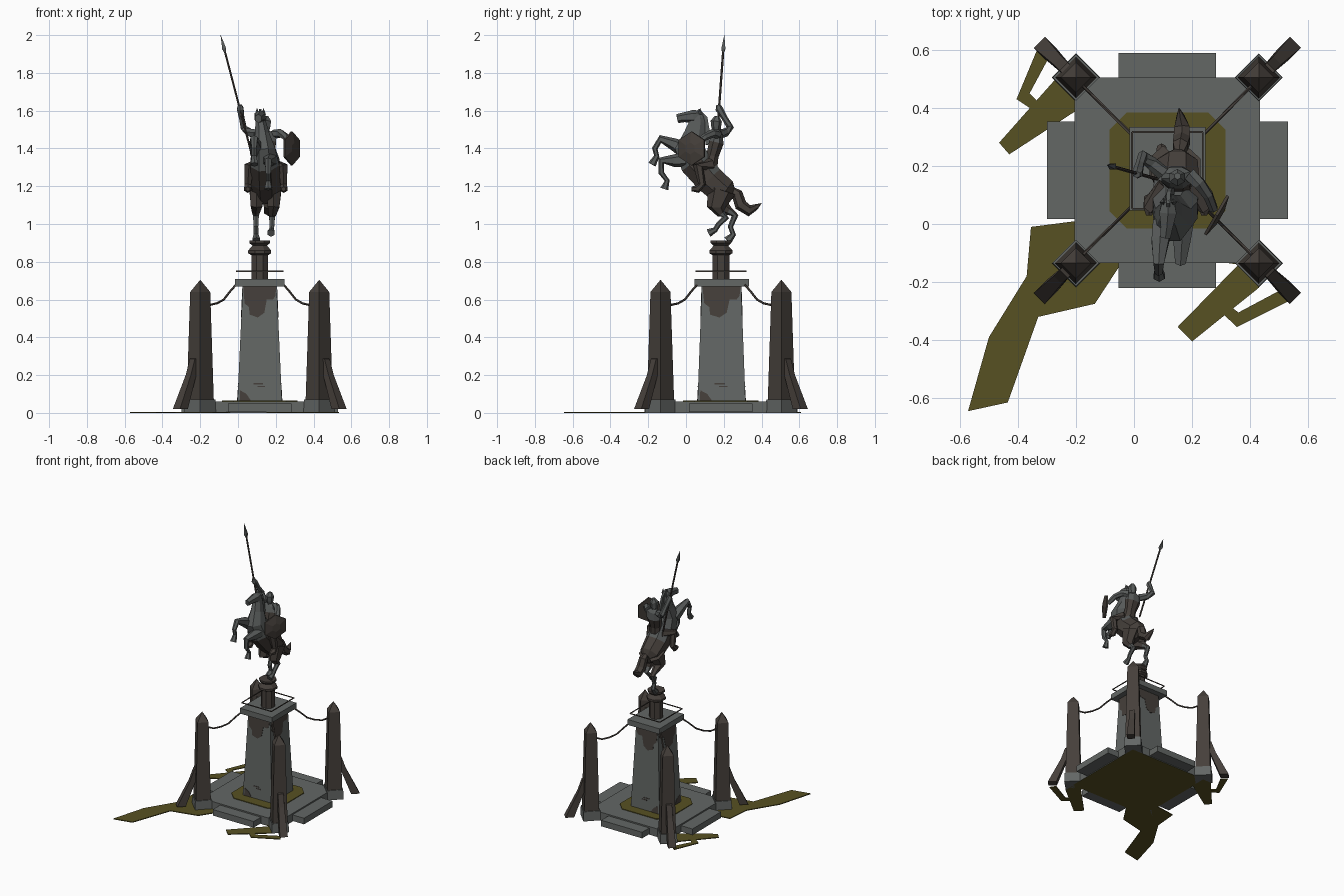
import bpy, bmesh, math
from mathutils import Vector, Matrix

CX, CY = 0.115, 0.185          # monument axis
S = math.sqrt(0.5)


def material(name, rgb):
    m = bpy.data.materials.new(name)
    m.diffuse_color = (*rgb, 1)
    return m


STONE = material("grey stone", (0.125, 0.135, 0.13))
BROWN = material("weathered brown", (0.060, 0.050, 0.043))
MOSS = material("olive moss", (0.095, 0.082, 0.016))
METAL = material("statue grey", (0.095, 0.102, 0.10))


def loft(name, rings, mat, rule=None, mat2=None):
    """Skin a list of equal-length rings, cap the ends; rule(face) picks mat2."""
    bm = bmesh.new()
    vs = [[bm.verts.new(p) for p in r] for r in rings]
    n = len(vs[0])
    for a, b in zip(vs, vs[1:]):
        for i in range(n):
            bm.faces.new((a[i], a[(i + 1) % n], b[(i + 1) % n], b[i]))
    bm.faces.new(vs[0])
    bm.faces.new(vs[-1])
    bmesh.ops.remove_doubles(bm, verts=bm.verts, dist=1e-5)
    bmesh.ops.recalc_face_normals(bm, faces=bm.faces)
    if rule:
        for f in bm.faces:
            f.material_index = int(rule(f))
    me = bpy.data.meshes.new(name)
    bm.to_mesh(me)
    bm.free()
    me.materials.append(mat)
    if mat2:
        me.materials.append(mat2)
    ob = bpy.data.objects.new(name, me)
    bpy.context.collection.objects.link(ob)
    return ob


def block(name, x, y, levels, mat, **kw):
    """Axis-aligned box stack; levels = (z, half_x, half_y)."""
    return loft(name, [[(x + sx * hx, y + sy * hy, z) for sx, sy in
                        ((-1, -1), (1, -1), (1, 1), (-1, 1))] for z, hx, hy in levels], mat, **kw)


def spindle(name, x, y, levels, n, mat, turn=0.0):
    """Turned n-sided shape; levels = (z, radius)."""
    return loft(name, [[(x + r * math.cos(turn + i * math.tau / n),
                         y + r * math.sin(turn + i * math.tau / n), z) for i in range(n)]
                       for z, r in levels], mat)


def plate(name, pts, z0, z1, mat):
    return loft(name, [[(x, y, z) for x, y in pts] for z in (z0, z1)], mat)


def limb(name, pts, n, mat, **kw):
    """Tube along (x, y, z, side radius[, depth radius])."""
    ps = [Vector(p[:3]) for p in pts]
    rings = []
    for i, p in enumerate(pts):
        t = (ps[min(i + 1, len(ps) - 1)] - ps[max(i - 1, 0)]).normalized()
        ref = Vector((1, 0, 0)) if abs(t.x) < 0.8 else Vector((0, 1, 0))
        u = (ref - t * ref.dot(t)).normalized()
        v = t.cross(u)
        ru, rv = p[3], p[-1]
        rings.append([ps[i] + u * ru * math.cos(a) + v * rv * math.sin(a)
                      for a in [(k + 0.5) * math.tau / n for k in range(n)]])
    return loft(name, rings, mat, **kw)


# ---- base, steps and moss collar
block("base_slab", CX, CY, [(0, .32, .32), (.06, .32, .32)], STONE,
      rule=lambda f: f.normal.z < -.5, mat2=MOSS)
for s in (-1, 1):
    block("side_step", CX + s * .36, CY, [(.005, .055, .168), (.05, .055, .168)], STONE)
    block("end_step", CX, CY + s * .355, [(.005, .168, .05), (.05, .168, .05)], STONE)
collar = [(sx * a, sy * b) for sx, sy, o in ((1, 1, 0), (-1, 1, 1), (-1, -1, 0), (1, -1, 1))
          for a, b in (((.2, .14), (.14, .2)) if not o else ((.14, .2), (.2, .14)))]
plate("moss_collar", [(CX + x, CY + y) for x, y in collar], .055, .065, MOSS)

# ---- creeping moss on the ground
for pts in (
    [(-.355, -.01), (-.2, .01), (-.04, -.13), (-.135, -.275), (-.33, -.32),
     (-.435, -.615), (-.572, -.645), (-.5, -.39), (-.37, -.18)],
    [(-.2, .5), (-.27, .5), (-.465, .28), (-.43, .24), (-.2, .39)],
    [(-.33, .61), (-.405, .43), (-.36, .40), (-.33, .42), (-.36, .45), (-.29, .58)],
    [(.29, -.13), (.36, -.14), (.15, -.355), (.2, -.405), (.43, -.22), (.43, -.13)],
    [(.30, -.26), (.28, -.285), (.355, -.355), (.535, -.265), (.51, -.225), (.36, -.305)],
):
    plate("ground_moss", pts, 0, .006, MOSS)

# ---- central tower, cap, rail and drum
Z0, Z1 = .06, .67
block("tower", CX, CY + .003, [(Z0, .118, .127), (Z1, .09, .104)], STONE)
block("tower_cap", CX, CY + .005, [(.67, .131, .144), (.71, .131, .144)], STONE)


def on_tower(side, u, z, lift):
    k = (z - Z0) / (Z1 - Z0)
    hx, hy = .118 - .028 * k, .127 - .023 * k
    d = 1 if side > 1 else -1
    if side % 2 == 0:
        return (CX + u * hx, CY + .003 + d * (hy + lift), z)
    return (CX + d * (hx + lift), CY + .003 + u * hy, z)


stain = [(-.97, .668), (.97, .668), (.9, .62), (.75, .6), (.4, .6), (.25, .53), (-.1, .505),
         (-.55, .52), (-.6, .56), (-.85, .58)]
marks = [[(-.3, .15), (.15, .15), (.15, .157), (-.3, .157)],
         [(-.1, .136), (.25, .136), (.25, .143), (-.1, .143)],
         [(-.9, .065), (-.4, .065), (-.6, .1), (-.9, .12)]]
for side in range(4):
    for shape in [stain] + marks:
        loft("tower_stain", [[on_tower(side, u, z, h) for u, z in shape] for h in (-.002, .002)], BROWN)

for s in (-1, 1):
    limb("cap_rail", [(CX - .122, CY + s * .132, .75, .004), (CX + .122, CY + s * .132, .75, .004)], 4, BROWN)
    limb("cap_rail", [(CX + s * .122, CY - .132, .75, .004), (CX + s * .122, CY + .132, .75, .004)], 4, BROWN)
spindle("statue_drum", CX, CY, [(.71, .048), (.835, .048), (.845, .066), (.86, .066), (.885, .042),
                                (.9, .06), (.912, .06)], 8, BROWN, math.pi / 8)

# ---- four corner obelisks with plinth, flying buttress and chain
for sx in (-1, 1):
    for sy in (-1, 1):
        ox, oy = CX + sx * .315, CY + sy * .32
        spindle("obelisk_plinth", ox, oy, [(0, .083), (.07, .08)], 4, STONE)
        spindle("obelisk", ox, oy, [(.065, .072), (.64, .053), (.705, 0)], 4, BROWN)
        out, tan = Vector((sx * S, sy * S, 0)), Vector((-sy * S, sx * S, 0))
        prof = [(.44, .31), (.505, .285), (.535, .2), (.624, .02), (.565, .02), (.495, .2), (.48, .24), (.44, .25)]
        loft("buttress", [[Vector((CX, CY, z)) + out * r + tan * w * (.72 if z > .1 else 1)
                           for r, z in prof] for w in (-.027, .027)], BROWN)
        chain = [(.41, .585), (.37, .572), (.32, .58), (.27, .60), (.22, .645), (.17, .685)]
        limb("chain", [(CX + sx * S * r, CY + sy * S * r, z, .006) for r, z in chain], 5, BROWN)

# ---- rearing horse
limb("horse_body", [(.15, .245, 1.15, .03, .04), (.15, .205, 1.165, .075, .08),
                    (.147, .125, 1.235, .085, .083), (.142, .05, 1.325, .083, .09),
                    (.135, .02, 1.40, .066, .085), (.128, .045, 1.47, .042, .062),
                    (.12, .06, 1.54, .03, .045), (.118, .06, 1.585, .022, .03)], 8, METAL,
     rule=lambda f: f.calc_center_median().z < 1.29, mat2=BROWN)
limb("horse_head", [(.118, .085, 1.575, .022, .025), (.117, .04, 1.568, .034, .036),
                    (.113, -.01, 1.565, .024, .026), (.108, -.045, 1.558, .02, .024)], 6, METAL)
limb("mane", [(.118, .06, 1.60, .008, .02), (.12, .1, 1.56, .01, .02), (.125, .11, 1.5, .01, .02),
              (.135, .115, 1.42, .006, .015)], 4, METAL)
for s in (-1, 1):
    spindle("horse_ear", .118 + s * .017, .075, [(1.58, .013), (1.615, 0)], 4, METAL)
limb("front_leg_raised", [(.10, 0, 1.38, .04), (.09, -.06, 1.42, .034), (.085, -.135, 1.45, .021),
                          (.085, -.165, 1.40, .015), (.085, -.155, 1.36, .014), (.087, -.18, 1.315, .022)], 6, METAL)
limb("front_leg_bent", [(.17, 0, 1.34, .04), (.165, -.06, 1.335, .034), (.16, -.13, 1.335, .021),
                        (.16, -.13, 1.27, .015), (.16, -.1, 1.23, .013), (.16, -.115, 1.185, .022)], 6, METAL)
limb("hind_leg_planted", [(.10, .2, 1.18, .045, .075), (.098, .17, 1.10, .036, .055), (.095, .225, 1.07, .024),
                          (.095, .26, 1.045, .018), (.095, .235, .985, .014), (.095, .25, .945, .015),
                          (.097, .22, .912, .024)], 6, METAL,
     rule=lambda f: f.calc_center_median().z > 1.06, mat2=BROWN)
limb("hind_leg_stepping", [(.19, .19, 1.18, .045, .075), (.188, .16, 1.09, .036, .05), (.182, .185, 1.055, .023),
                           (.18, .21, 1.035, .018), (.18, .17, .995, .014), (.178, .155, .97, .014),
                           (.175, .12, .952, .022)], 6, METAL,
     rule=lambda f: f.calc_center_median().z > 1.06, mat2=BROWN)
limb("tail", [(.155, .24, 1.185, .015), (.16, .27, 1.16, .03), (.165, .29, 1.10, .033),
              (.165, .335, 1.07, .03), (.16, .37, 1.09, .016), (.155, .4, 1.11, .001)], 6, BROWN)

# ---- rider
limb("rider_torso", [(.155, .125, 1.30, .05, .045), (.152, .14, 1.36, .042, .035), (.148, .16, 1.43, .058, .042),
                     (.145, .168, 1.475, .055, .03), (.145, .165, 1.495, .018)], 8, METAL,
     rule=lambda f: f.calc_center_median().z < 1.42, mat2=BROWN)
limb("rider_head", [(.147, .165, 1.48, .018), (.148, .16, 1.515, .026), (.149, .16, 1.545, .03),
                    (.15, .165, 1.57, .012)], 6, METAL)
for s in (-1, 1):
    limb("rider_leg", [(.15 + s * .04, .13, 1.315, .035), (.148 + s * .09, .065, 1.30, .03),
                       (.147 + s * .095, .085, 1.21, .02), (.147 + s * .095, .06, 1.185, .022),
                       (.147 + s * .095, .03, 1.185, .012)], 6, BROWN)
limb("spear_arm", [(.10, .175, 1.475, .026), (.06, .21, 1.485, .023), (.03, .235, 1.51, .019),
                   (.02, .205, 1.56, .016), (.012, .175, 1.61, .02), (.01, .17, 1.63, .012)], 6, METAL)
limb("shield_arm", [(.19, .17, 1.475, .026), (.225, .14, 1.48, .023), (.255, .10, 1.46, .019),
                    (.275, .05, 1.42, .016)], 6, METAL)

# ---- shield: tall hexagon turned outward
sc, along, nrm = Vector((.285, .03, 1.40)), Vector((.5, .86, 0)), Vector((.86, -.5, 0))
hexa = [(0, .09), (.078, .045), (.078, -.045), (0, -.09), (-.078, -.045), (-.078, .045)]
loft("shield", [[sc + along * a * k + Vector((0, 0, h * k)) + nrm * d for a, h in hexa]
                for d, k in ((-.006, 1), (.004, 1), (.016, .35))], BROWN)

# ---- spear
tip, butt = Vector((-.092, .203, 2.0)), Vector((.08, .155, 1.34))
def on_spear(k): return tuple(butt.lerp(tip, k))
limb("spear_shaft", [(*on_spear(0), .006), (*on_spear(.87), .006)], 6, BROWN)
limb("spear_head", [(*on_spear(.86), .006), (*on_spear(.89), .015), (*on_spear(1), .0005)], 4, METAL)
